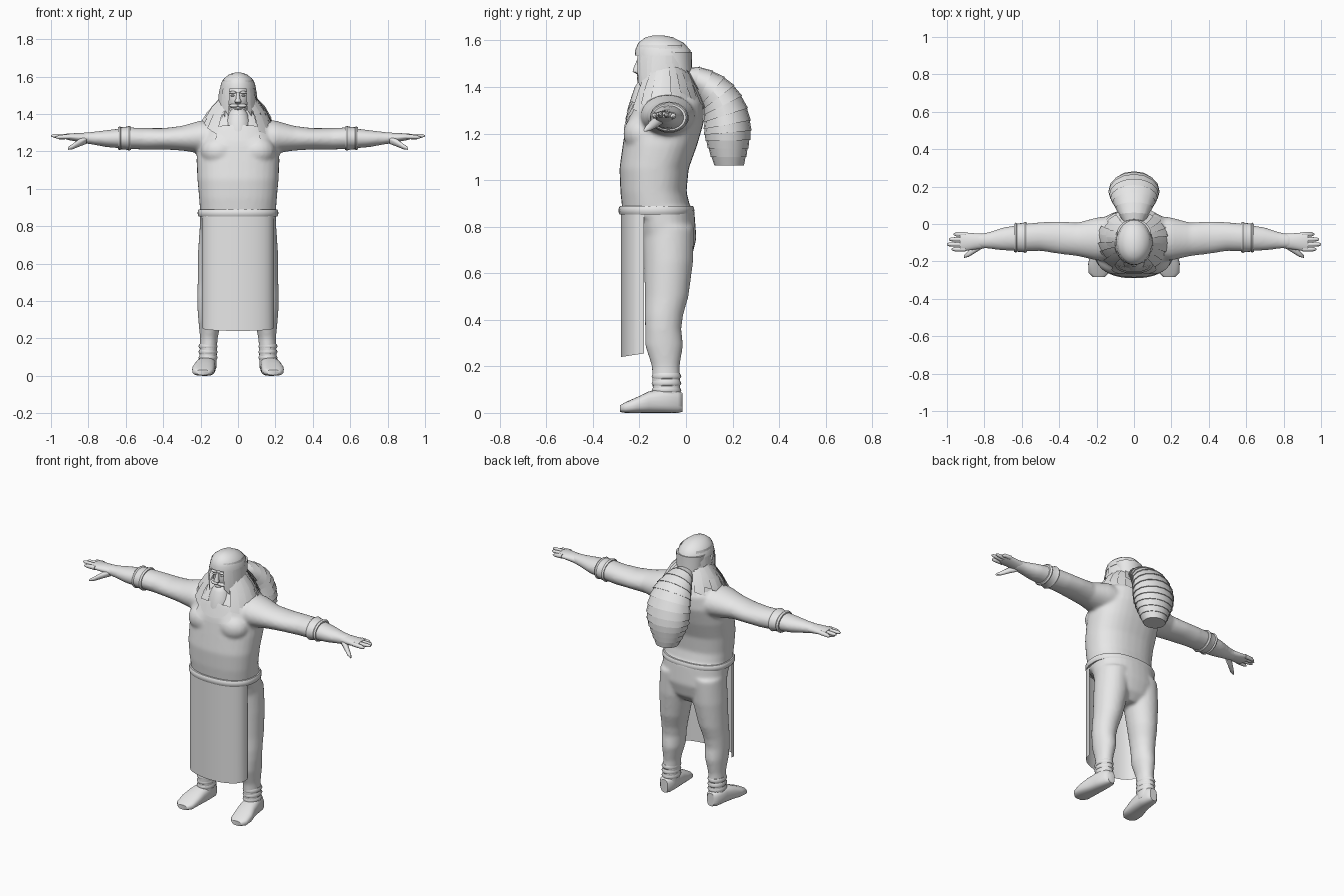
import bpy, bmesh, math, random
from mathutils import Vector

random.seed(4)
grey = bpy.data.materials.new("plain_grey")
grey.diffuse_color = (0.8, 0.8, 0.8, 1)
AXES = {'X': (Vector((0, 1, 0)), Vector((0, 0, 1))),
        'Y': (Vector((1, 0, 0)), Vector((0, 0, 1))),
        'Z': (Vector((1, 0, 0)), Vector((0, 1, 0)))}


def skin(bm, rings, cap=True):
    """Join equal-length rings of points into a tube."""
    vs = [[bm.verts.new(p) for p in r] for r in rings]
    n = len(vs[0])
    for a, b in zip(vs, vs[1:]):
        for i in range(n):
            j = (i + 1) % n
            bm.faces.new((a[i], a[j], b[j], b[i]))
    if cap:
        bm.faces.new(vs[0][::-1])
        bm.faces.new(vs[-1])


def oval(c, u, v, n=24, e=1.0):
    pts = []
    for i in range(n):
        t = 2 * math.pi * i / n
        cs, sn = math.cos(t), math.sin(t)
        pts.append(c + u * math.copysign(abs(cs) ** e, cs) + v * math.copysign(abs(sn) ** e, sn))
    return pts


def tube(bm, axis, rows, s=1, n=24, e=1.0):
    """Rows are x, y, z and the two half widths across the axis; s mirrors x."""
    u, v = AXES[axis]
    skin(bm, [oval(Vector((x * s, y, z)), u * a, v * b, n, e) for x, y, z, a, b in rows])


def blob(bm, loc, size, s=1):
    r = bmesh.ops.create_uvsphere(bm, u_segments=20, v_segments=12, radius=1)
    for p in r['verts']:
        p.co = Vector((loc[0] * s + p.co.x * size[0], loc[1] + p.co.y * size[1], loc[2] + p.co.z * size[2]))


def finish(name, bm, angle=40, closed=True):
    if closed:
        bmesh.ops.recalc_face_normals(bm, faces=bm.faces)
    me = bpy.data.meshes.new(name)
    bm.to_mesh(me)
    bm.free()
    me.materials.append(grey)
    ob = bpy.data.objects.new(name, me)
    bpy.context.collection.objects.link(ob)
    bpy.ops.object.select_all(action='DESELECT')
    ob.select_set(True)
    bpy.context.view_layer.objects.active = ob
    if angle:
        bpy.ops.object.shade_smooth_by_angle(angle=math.radians(angle))
    return ob


def locks(name, rows, a0, a1, count, jag, front_drop=0.0):
    """Overlapping flat strips of hair; angle 0 is the front, rows are y, z, rx, ry."""
    bm = bmesh.new()
    step = (a1 - a0) / count
    for k in range(count):
        puff, drop = random.uniform(0.97, 1.06), random.uniform(0, jag)
        prev = None
        for i, (cy, z, rx, ry) in enumerate(rows):
            f = i / (len(rows) - 1)
            cur = []
            for m in range(3):
                a = a0 + step * (k - 0.1 + 0.6 * m)
                q = 1 + (puff - 1) * f
                zz = z - f * (drop + m * jag * 0.25 + front_drop * max(0, math.cos(a)))
                cur.append(bm.verts.new((rx * q * math.sin(a), cy - ry * q * math.cos(a), zz)))
            if prev:
                for m in range(2):
                    bm.faces.new((prev[m], cur[m], cur[m + 1], prev[m + 1]))
            prev = cur
    return finish(name, bm, 25, False)


# Body: torso, pelvis, arms and legs fused into one smooth skin
bm = bmesh.new()
tube(bm, 'Z', [(0, -.12, .84, .2, .15), (0, -.14, .95, .208, .142), (0, -.137, 1.05, .217, .149),
               (0, -.112, 1.15, .222, .16), (0, -.09, 1.25, .216, .167), (0, -.076, 1.33, .19, .152),
               (0, -.076, 1.385, .14, .12), (0, -.085, 1.44, .075, .075), (0, -.09, 1.5, .06, .06)], n=32, e=.85)
tube(bm, 'Z', [(0, -.11, .88, .204, .145), (0, -.08, .75, .203, .125), (0, -.075, .67, .17, .1),
               (0, -.075, .62, .07, .06)], n=32, e=.9)
for s in (1, -1):
    tube(bm, 'X', [(.1, -.075, 1.27, .12, .1), (.2, -.08, 1.277, .115, .088), (.3, -.082, 1.27, .09, .066),
                   (.4, -.073, 1.267, .087, .057), (.5, -.067, 1.267, .077, .058), (.58, -.072, 1.27, .074, .058),
                   (.7, -.08, 1.268, .062, .046), (.78, -.088, 1.27, .044, .034), (.84, -.092, 1.273, .038, .027)], s)
    tube(bm, 'Z', [(.105, -.075, .8, .1, .11), (.115, -.075, .65, .1, .106), (.133, -.083, .5, .083, .094),
                   (.145, -.095, .42, .073, .083), (.15, -.098, .36, .067, .078), (.15, -.094, .29, .062, .082),
                   (.156, -.087, .2, .047, .06), (.16, -.084, .1, .047, .06), (.165, -.082, .03, .05, .062)], s)
    blob(bm, (.1, -.185, 1.2), (.1, .085, .085), s)
finish_ob = finish("body", bm, 0)
md = finish_ob.modifiers.new("fuse", 'REMESH')
md.mode, md.voxel_size, md.use_smooth_shade = 'VOXEL', .009, True
md = finish_ob.modifiers.new("soften", 'SMOOTH')
md.factor, md.iterations = .5, 10
body = finish_ob

for s, side in ((1, "left"), (-1, "right")):
    # Hand: palm, four fingers and a thumb
    bm = bmesh.new()
    tube(bm, 'X', [(.79, -.09, 1.27, .038, .028), (.85, -.093, 1.274, .043, .024),
                   (.91, -.095, 1.278, .05, .017), (.93, -.095, 1.28, .045, .012)], s)
    for y, tip, z in ((-.055, .965, 1.272), (-.082, .99, 1.28), (-.109, 1.0, 1.283), (-.135, .975, 1.275)):
        tube(bm, 'X', [(.9, y, 1.278, .0125, .013), (.95, y, (1.278 + z) / 2, .012, .012),
                       (tip - .012, y, z, .01, .009), (tip, y, z, .004, .004)], s, 10)
    tube(bm, 'X', [(.81, -.11, 1.262, .02, .022), (.85, -.135, 1.245, .02, .02),
                   (.885, -.16, 1.225, .016, .014), (.91, -.175, 1.215, .007, .007)], s, 12)
    finish(side + "_hand", bm, 60)
    # Arm band with raised rims
    bm = bmesh.new()
    tube(bm, 'X', [(.572, -.072, 1.27, .078, .062), (.582, -.072, 1.27, .083, .067), (.592, -.072, 1.27, .078, .062),
                   (.625, -.073, 1.27, .075, .059), (.632, -.073, 1.27, .08, .064), (.642, -.074, 1.27, .074, .058)], s)
    finish(side + "_arm_band", bm, 30)
    # Shoe and ankle wraps
    bm = bmesh.new()
    tube(bm, 'Y', [(.162, -.014, .045, .025, .04), (.164, -.035, .048, .042, .048), (.168, -.1, .052, .05, .052),
                   (.176, -.16, .046, .055, .046), (.185, -.21, .034, .06, .034), (.188, -.26, .023, .055, .023),
                   (.188, -.284, .018, .032, .014)], s, e=.75)
    finish(side + "_shoe", bm, 50)
    bm = bmesh.new()
    for z in (.085, .115, .145):
        tube(bm, 'Z', [(.16, -.084, z, .045, .057), (.16, -.084, z + .012, .052, .064), (.16, -.084, z + .026, .045, .057)], s)
    finish(side + "_ankle_wrap", bm, 60)

# Belt
bm = bmesh.new()
tube(bm, 'Z', [(0, -.127, .852, .204, .15)] + [(0, -.127, .87 + .02 * math.sin(t), .206 + .01 * math.cos(t), .153 + .01 * math.cos(t))
     for t in (-1.1, -.5, 0, .5, 1.1)] + [(0, -.127, .888, .204, .15)], n=40, e=.85)
finish("belt", bm)

# Apron: one curved hanging sheet
bm = bmesh.new()
prev = None
for i in range(17):
    t = i / 8 - 1
    x, y = .192 * math.sin(t * math.pi / 2), -.18 - .1 * math.cos(t * math.pi / 2) ** .8
    cur = [bm.verts.new((x, y, z)) for z in (.24 + .015 * t * t, .55, .865)]
    if prev:
        for m in range(2):
            bm.faces.new((prev[m], cur[m], cur[m + 1], prev[m + 1]))
    prev = cur
finish("apron", bm, 40, False)

# Layered bib laid over the chest
for k, (w, low) in enumerate(((.15, 1.225), (.125, 1.265), (.1, 1.3))):
    bm = bmesh.new()
    rows = []
    for r in range(7):
        f = r / 6
        rows.append([bm.verts.new((w * f * math.sin(a), -.29, 1.37 - (1.37 - low) * f * math.cos(a)))
                     for a in [(-1 + i / 10) * 1.55 for i in range(21)]])
    for a, b in zip(rows, rows[1:]):
        for i in range(20):
            bm.faces.new((a[i], b[i], b[i + 1], a[i + 1]))
    bmesh.ops.remove_doubles(bm, verts=bm.verts, dist=1e-5)
    ob = finish("bib_layer_%d" % (k + 1), bm, 40, False)
    md = ob.modifiers.new("lay", 'SHRINKWRAP')
    md.target, md.wrap_mode, md.offset = body, 'ABOVE_SURFACE', .005 + .004 * k

# Head, features and beard
bm = bmesh.new()
blob(bm, (0, -.12, 1.485), (.068, .086, .105))
blob(bm, (0, -.135, 1.42), (.052, .065, .05))
finish("head", bm, 60)
bm = bmesh.new()
tube(bm, 'Z', [(0, -.203, 1.515, .007, .008), (0, -.212, 1.48, .012, .014), (0, -.213, 1.465, .018, .016), (0, -.2, 1.455, .012, .01)], n=12)
for s in (1, -1):
    blob(bm, (.028, -.198, 1.515), (.022, .01, .007), s)
    blob(bm, (.027, -.194, 1.498), (.012, .01, .006), s)
    blob(bm, (.022, -.197, 1.444), (.026, .014, .01), s)
blob(bm, (0, -.198, 1.427), (.02, .012, .006))
finish("face_features", bm, 60)
bm = bmesh.new()
tube(bm, 'Z', [(0, -.175, 1.43, .03, .025), (0, -.17, 1.4, .052, .05), (0, -.168, 1.36, .066, .066),
               (0, -.175, 1.31, .075, .075), (0, -.19, 1.26, .05, .065)], e=.95)
finish("beard", bm, 60)

# Hair: smooth crown, falling locks and a ragged shoulder mantle
bm = bmesh.new()
tube(bm, 'Z', [(0, -.12, 1.622, .012, .02), (0, -.115, 1.613, .045, .06), (0, -.108, 1.59, .075, .097),
               (0, -.1, 1.56, .091, .118), (0, -.098, 1.535, .096, .122)], n=28)
tube(bm, 'Z', [(0, -.05, 1.55, .09, .075), (0, -.045, 1.5, .085, .07), (0, -.04, 1.42, .08, .07)])
finish("hair_crown", bm, 50)
locks("side_hair_left", [(-.1, 1.58, .085, .11), (-.1, 1.52, .1, .125), (-.1, 1.43, .105, .12)], .5, 2.4, 8, .07)
locks("side_hair_right", [(-.1, 1.58, .085, .11), (-.1, 1.52, .1, .125), (-.1, 1.43, .105, .12)], -2.4, -.5, 8, .07)
for k, (z, r) in enumerate(((1.5, .0), (1.47, .018))):
    rows = [(-.085, z, .085 + r, .085 + r), (-.085, z - .05, .145 + r, .12 + r), (-.085, z - .1, .178 + r, .148 + r)]
    locks("mantle_left_%d" % k, rows, .6, math.pi, 9, .05, .04)
    locks("mantle_right_%d" % k, rows, -math.pi, -.6, 9, .05, .04)

# Back shell: stepped bands; each section is inner y, z, outer y, z, half width
sections = [(0, 1.41, .01, 1.482, .05), (.035, 1.38, .06, 1.485, .075), (.055, 1.35, .115, 1.467, .095),
            (.068, 1.325, .165, 1.44, .11), (.075, 1.305, .205, 1.405, .12), (.078, 1.28, .238, 1.36, .126),
            (.08, 1.25, .262, 1.308, .13), (.08, 1.22, .274, 1.256, .13), (.082, 1.195, .277, 1.212, .125),
            (.088, 1.168, .272, 1.172, .115), (.098, 1.135, .264, 1.135, .1), (.11, 1.1, .256, 1.1, .085),
            (.125, 1.063, .246, 1.063, .065)]
bm = bmesh.new()
for a, b in zip(sections, sections[1:]):
    pair = []
    for (y0, z0, y1, z1, w), ref in ((a, a), (b, b)):
        grow = 1.0 if ref is a else 1.05
        c, v = Vector((0, (y0 + y1) / 2, (z0 + z1) / 2)), Vector((0, (y1 - y0) / 2, (z1 - z0) / 2))
        pair.append(oval(c, Vector((w * grow, 0, 0)), v * grow, 16))
    skin(bm, pair)
finish("back_shell", bm, 30)
